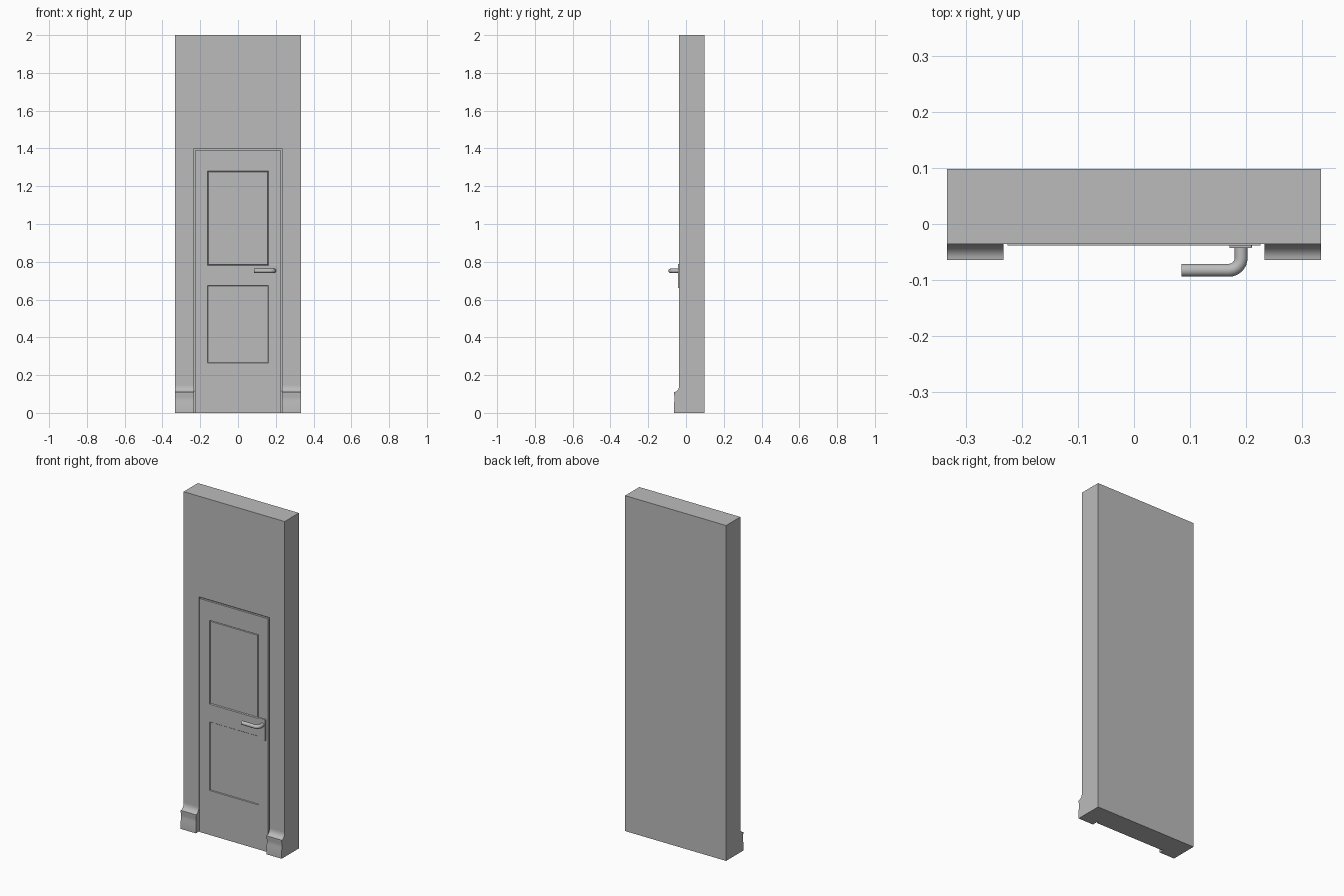
import bpy, bmesh, math
from mathutils import Vector

if "Cube" in bpy.data.objects:
    bpy.data.objects.remove(bpy.data.objects["Cube"])

grey = bpy.data.materials.new("plain_grey")
grey.use_nodes = True
grey.diffuse_color = (0.5, 0.5, 0.5, 1)
grey.node_tree.nodes["Principled BSDF"].inputs["Base Color"].default_value = (0.5, 0.5, 0.5, 1)

WALL_FRONT, WALL_BACK, DOOR_FRONT = -0.036, 0.098, -0.038


def add_object(name, bm):
    bmesh.ops.recalc_face_normals(bm, faces=bm.faces)
    mesh = bpy.data.meshes.new(name)
    bm.to_mesh(mesh)
    bm.free()
    mesh.materials.append(grey)
    obj = bpy.data.objects.new(name, mesh)
    bpy.context.collection.objects.link(obj)
    return obj


def box(name, x, y, z):
    bm = bmesh.new()
    bmesh.ops.create_cube(bm, size=1)
    for v in bm.verts:
        v.co = Vector(r[0] + (c + 0.5) * (r[1] - r[0]) for r, c in zip((x, y, z), v.co))
    return add_object(name, bm)


def select_only(obj):
    bpy.ops.object.select_all(action="DESELECT")
    obj.select_set(True)
    bpy.context.view_layer.objects.active = obj


def smooth(obj):
    select_only(obj)
    bpy.ops.object.shade_smooth_by_angle(angle=math.radians(35))


# Wall with a shallow doorway recess
wall = box("wall", (-0.333, 0.333), (WALL_FRONT, WALL_BACK), (0, 2))
cutter = box("doorway_cutter", (-0.233, 0.233), (-0.1, -0.026), (-0.1, 1.4))
cutter.hide_render = True
mod = wall.modifiers.new("doorway", "BOOLEAN")
mod.operation, mod.solver, mod.object = "DIFFERENCE", "EXACT", cutter
select_only(wall)
bpy.ops.object.modifier_apply(modifier=mod.name)
bpy.data.objects.remove(cutter)

# Door leaf: a grid of cells with the two panels inset
bm = bmesh.new()
xs = (-0.226, -0.161, 0.161, 0.226)
zs = (0, 0.265, 0.675, 0.78, 1.28, 1.392)
grid = [[bm.verts.new((x, DOOR_FRONT, z)) for x in xs] for z in zs]
cells = {}
for r in range(len(zs) - 1):
    for c in range(len(xs) - 1):
        cells[r, c] = bm.faces.new((grid[r][c], grid[r][c + 1],
                                    grid[r + 1][c + 1], grid[r + 1][c]))
bm.normal_update()
rim = [e for e in bm.edges if e.is_boundary]
back = bmesh.ops.extrude_edge_only(bm, edges=rim)["geom"]
for v in back:
    if isinstance(v, bmesh.types.BMVert):
        v.co.y = -0.024
bmesh.ops.holes_fill(bm, edges=[e for e in bm.edges if e.is_boundary])


def inset(face, width, depth):
    bmesh.ops.inset_region(bm, faces=[face], thickness=width, use_even_offset=True)
    for v in face.verts:
        v.co.y += depth


inset(cells[1, 1], 0.003, 0.004)      # lower recessed panel
inset(cells[3, 1], 0.003, 0.008)      # groove around upper panel
inset(cells[3, 1], 0.003, -0.006)
add_object("door_leaf", bm)

# Skirting blocks on both sides of the doorway
profile = [(WALL_FRONT, 0), (-0.064, 0), (-0.064, 0.05), (-0.061, 0.065),
           (-0.061, 0.085), (-0.064, 0.1), (-0.064, 0.11)]
for i in range(1, 9):
    a = math.radians(90 * i / 8)
    profile.append((-0.064 + 0.028 * math.sin(a), 0.145 - 0.035 * math.cos(a)))
for side, x0 in (("left", 0.233), ("right", -0.333)):
    bm = bmesh.new()
    face = bm.faces.new([bm.verts.new((x0, y, z)) for y, z in profile])
    end = bmesh.ops.extrude_face_region(bm, geom=[face])["geom"]
    for v in end:
        if isinstance(v, bmesh.types.BMVert):
            v.co.x += 0.1
    smooth(add_object(side + "_skirting", bm))

# Handle backplate with softened edges
plate = box("handle_plate", (0.17, 0.21), (-0.043, -0.03), (0.66, 0.788))
mod = plate.modifiers.new("soft_edge", "BEVEL")
mod.width, mod.segments = 0.0015, 2

# Lever handle swept along a bent path
path = [(0.191, -0.036)]
for i in range(9):
    a = math.radians(90 * i / 8)
    path.append((0.169 + 0.022 * math.cos(a), -0.0605 - 0.022 * math.sin(a)))
path.append((0.085, -0.0825))
curve = bpy.data.curves.new("lever_handle", "CURVE")
curve.dimensions = "3D"
curve.bevel_depth, curve.bevel_resolution, curve.use_fill_caps = 0.0115, 4, True
spline = curve.splines.new("POLY")
spline.points.add(len(path) - 1)
for p, (x, y) in zip(spline.points, path):
    p.co = (x, y, 0.752, 1)
curve.materials.append(grey)
lever = bpy.data.objects.new("lever_handle", curve)
bpy.context.collection.objects.link(lever)
select_only(lever)
bpy.ops.object.convert(target="MESH")
smooth(bpy.context.view_layer.objects.active)
